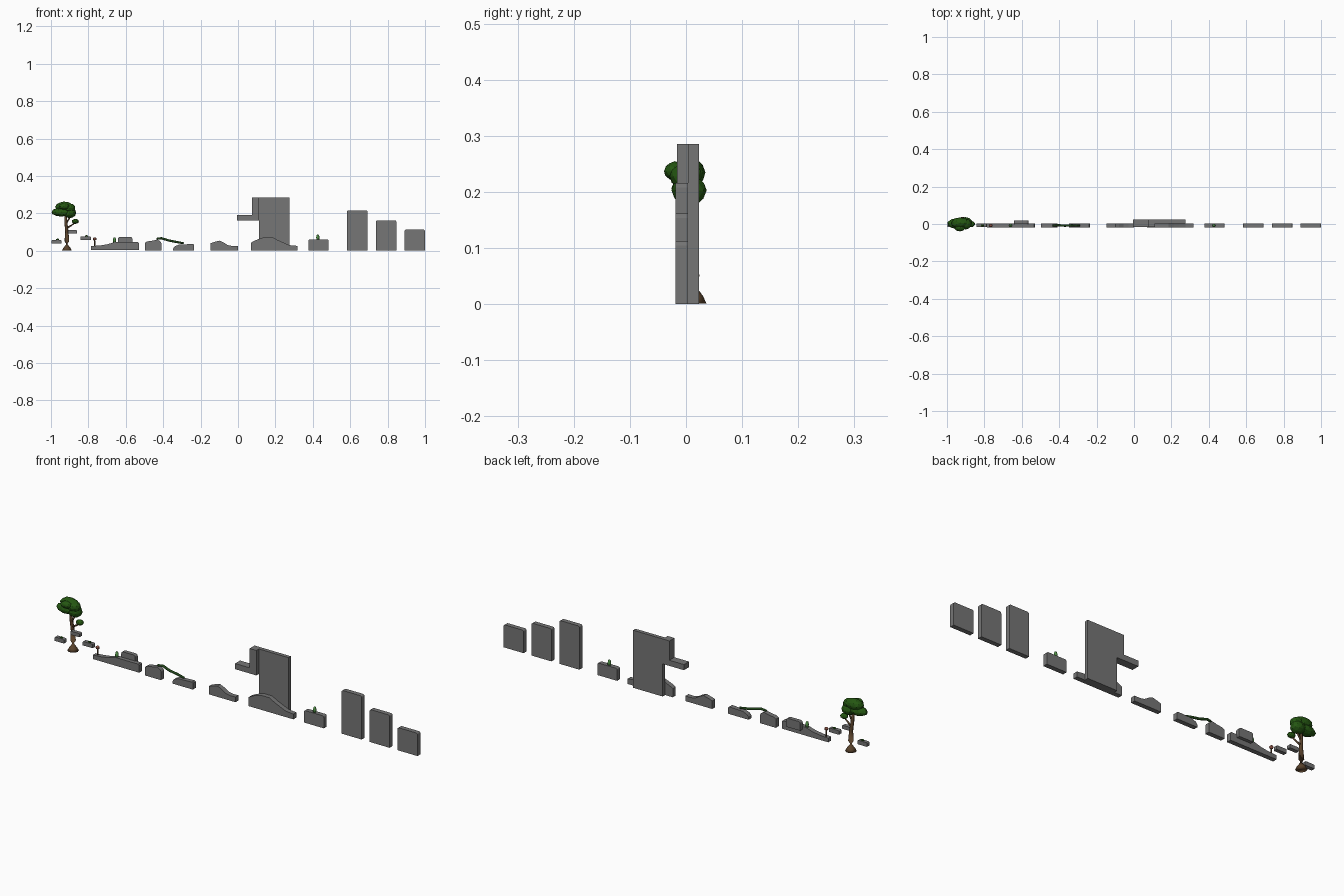
import bpy, bmesh, math, random
from mathutils import Vector

random.seed(4)


def material(name, rgb):
    m = bpy.data.materials.new(name)
    m.diffuse_color = (*rgb, 1)
    return m


STONE = material("stone grey", (0.18, 0.18, 0.18))
LEAF = material("leaf green", (0.018, 0.095, 0.006))
BARK = material("bark brown", (0.10, 0.055, 0.025))
VINE = material("vine green", (0.015, 0.06, 0.01))
SPROUT = material("sprout green", (0.08, 0.28, 0.06))
CAP = material("mushroom red", (0.30, 0.10, 0.07))

YF, YM, YB = -0.019, 0.004, 0.023   # front, middle and back planes of the slabs


def finish(bm, name, mat, smooth=False):
    bmesh.ops.recalc_face_normals(bm, faces=bm.faces)
    me = bpy.data.meshes.new(name)
    bm.to_mesh(me)
    bm.free()
    me.materials.append(mat)
    for p in me.polygons:
        p.use_smooth = smooth
    ob = bpy.data.objects.new(name, me)
    bpy.context.collection.objects.link(ob)
    return ob


def slab(name, pts, y0=YF, y1=YM, mat=STONE):
    """Extrude an x,z outline from y0 to y1."""
    bm = bmesh.new()
    f = bm.faces.new([bm.verts.new((x, y0, z)) for x, z in pts])
    r = bmesh.ops.extrude_face_region(bm, geom=[f])
    vs = [v for v in r["geom"] if isinstance(v, bmesh.types.BMVert)]
    bmesh.ops.translate(bm, verts=vs, vec=(0, y1 - y0, 0))
    return finish(bm, name, mat)


def hill(name, x0, x1, top, z0=0.0, **kw):
    return slab(name, [(x0, z0), (x1, z0)] + top[::-1], **kw)


def rounded(name, x0, x1, z0, z1, r=0.008, **kw):
    """Box with rounded upper corners."""
    pts = [(x0, z0), (x1, z0)]
    for cx, a0 in ((x1 - r, 0), (x0 + r, 90)):
        for k in range(4):
            a = math.radians(a0 + 30 * k)
            pts.append((cx + r * math.cos(a), z1 - r + r * math.sin(a)))
    return slab(name, pts, **kw)


def tube(name, path, mat, sides=8):
    """Loft rings along a list of (x, y, z, radius)."""
    bm = bmesh.new()
    rings = []
    for i, (x, y, z, r) in enumerate(path):
        a = Vector(path[max(i - 1, 0)][:3])
        b = Vector(path[min(i + 1, len(path) - 1)][:3])
        q = (b - a).to_track_quat('Z', 'Y')
        rings.append([bm.verts.new(Vector((x, y, z)) + q @ Vector(
            (r * math.cos(t), r * math.sin(t), 0)))
            for t in (2 * math.pi * k / sides for k in range(sides))])
    for p, q in zip(rings, rings[1:]):
        for k in range(sides):
            n = (k + 1) % sides
            bm.faces.new((p[k], p[n], q[n], q[k]))
    bm.faces.new(rings[0])
    bm.faces.new(rings[-1])
    return finish(bm, name, mat, True)


def blob(name, c, s, mat, jitter=0.08, sub=2):
    bm = bmesh.new()
    bmesh.ops.create_icosphere(bm, subdivisions=sub, radius=1)
    for v in bm.verts:
        k = 1 - random.random() * jitter
        v.co = Vector([c[i] + v.co[i] * s[i] * k for i in range(3)])
    return finish(bm, name, mat)


# Tree: flared trunk, branches and lobed crown
tube("tree_trunk", [(-0.915, 0.012, 0.001, 0.026), (-0.915, 0.012, 0.015, 0.019),
                    (-0.915, 0.012, 0.05, 0.0125), (-0.915, 0.01, 0.1, 0.009),
                    (-0.92, 0.006, 0.15, 0.008), (-0.922, 0.002, 0.2, 0.005)], BARK, 10)
tube("tree_branch_right", [(-0.917, 0.009, 0.12, 0.006), (-0.895, 0.004, 0.133, 0.004),
                           (-0.87, 0.0, 0.15, 0.003)], BARK)
tube("tree_branch_upper", [(-0.919, 0.006, 0.145, 0.005), (-0.895, 0.004, 0.185, 0.003)], BARK)
for i, (c, s) in enumerate([((-0.945, 0.002, 0.207), (0.055, 0.03, 0.025)),
                            ((-0.9, 0.006, 0.203), (0.036, 0.032, 0.03)),
                            ((-0.93, 0.006, 0.235), (0.05, 0.03, 0.028)),
                            ((-0.9, 0.0, 0.228), (0.034, 0.03, 0.026)),
                            ((-0.93, -0.02, 0.237), (0.03, 0.02, 0.018)),
                            ((-0.87, 0.0, 0.157), (0.02, 0.017, 0.014))]):
    blob(f"tree_crown_{i}", c, s, LEAF)

# Small floating stepping stones
for i, (x0, x1, z0, z1) in enumerate([(-0.996, -0.945, 0.038, 0.058),
                                      (-0.91, -0.86, 0.092, 0.110),
                                      (-0.842, -0.787, 0.057, 0.077)]):
    rounded(f"stepping_stone_{i}", x0, x1, z0, z1, 0.004, y0=-0.017, y1=0.002)
blob("moss_tuft_0", (-0.965, -0.008, 0.06), (0.01, 0.006, 0.006), LEAF, sub=1)
blob("moss_tuft_1", (-0.81, -0.008, 0.079), (0.01, 0.006, 0.005), LEAF, sub=1)

# Mushroom on the first ramp
tube("mushroom_stem", [(-0.766, -0.008, 0.02, 0.004), (-0.766, -0.008, 0.06, 0.0025)], BARK)
blob("mushroom_cap", (-0.766, -0.008, 0.063), (0.01, 0.009, 0.009), CAP, 0.03)

# Ramps and hills
hill("ramp", -0.785, -0.53, [(-0.785, 0.025), (-0.74, 0.028), (-0.70, 0.034),
                             (-0.66, 0.046), (-0.535, 0.046), (-0.53, 0.042)], 0.005)
rounded("ramp_block", -0.642, -0.565, 0.03, 0.074, 0.01, y0=0.0, y1=0.02)
hill("ledge_left", -0.497, -0.41, [(-0.497, 0.043), (-0.485, 0.05), (-0.455, 0.054),
                                   (-0.43, 0.06), (-0.415, 0.05), (-0.41, 0.042)])
hill("ledge_right", -0.347, -0.235, [(-0.347, 0.012), (-0.338, 0.024), (-0.315, 0.033),
                                     (-0.24, 0.036), (-0.235, 0.032)])
hill("low_hill", -0.147, 0.0, [(-0.147, 0.04), (-0.13, 0.046), (-0.1, 0.054), (-0.08, 0.046),
                               (-0.055, 0.03), (-0.03, 0.025), (0, 0.026)])
hill("big_hill", 0.07, 0.318, [(0.07, 0.043), (0.085, 0.052), (0.11, 0.063), (0.14, 0.072),
                               (0.185, 0.072), (0.215, 0.056), (0.24, 0.045),
                               (0.275, 0.03), (0.318, 0.026)])

# Vine bridging the gap between the ledges
tube("vine", [(-0.435, -0.009, 0.064, 0.005), (-0.41, -0.006, 0.067, 0.006),
              (-0.37, -0.009, 0.055, 0.006), (-0.33, -0.007, 0.047, 0.006),
              (-0.29, -0.009, 0.04, 0.005)], VINE)

# Tall wall with overhang and arm
slab("tall_wall", [(0.112, 0), (0.275, 0), (0.275, 0.286), (0.112, 0.286)], YM, YB)
slab("overhang_arm", [(-0.005, 0.162), (0.112, 0.162), (0.112, 0.286), (0.075, 0.286),
                      (0.075, 0.19), (-0.005, 0.19)], -0.016, YB)

# Plant block and three descending pillars
rounded("plant_block", 0.376, 0.485, 0, 0.061)
for i, (x0, z1) in enumerate([(0.583, 0.216), (0.737, 0.162), (0.89, 0.113)]):
    rounded(f"pillar_{i}", x0, x0 + 0.11, 0, z1)

# Sprouts
for i, (x, z) in enumerate([(-0.66, 0.044), (0.427, 0.06)]):
    tube(f"sprout_{i}", [(x, -0.008, z, 0.008), (x, -0.008, z + 0.013, 0.009),
                         (x, -0.008, z + 0.024, 0.006), (x, -0.008, z + 0.028, 0.002)], SPROUT, 6)
